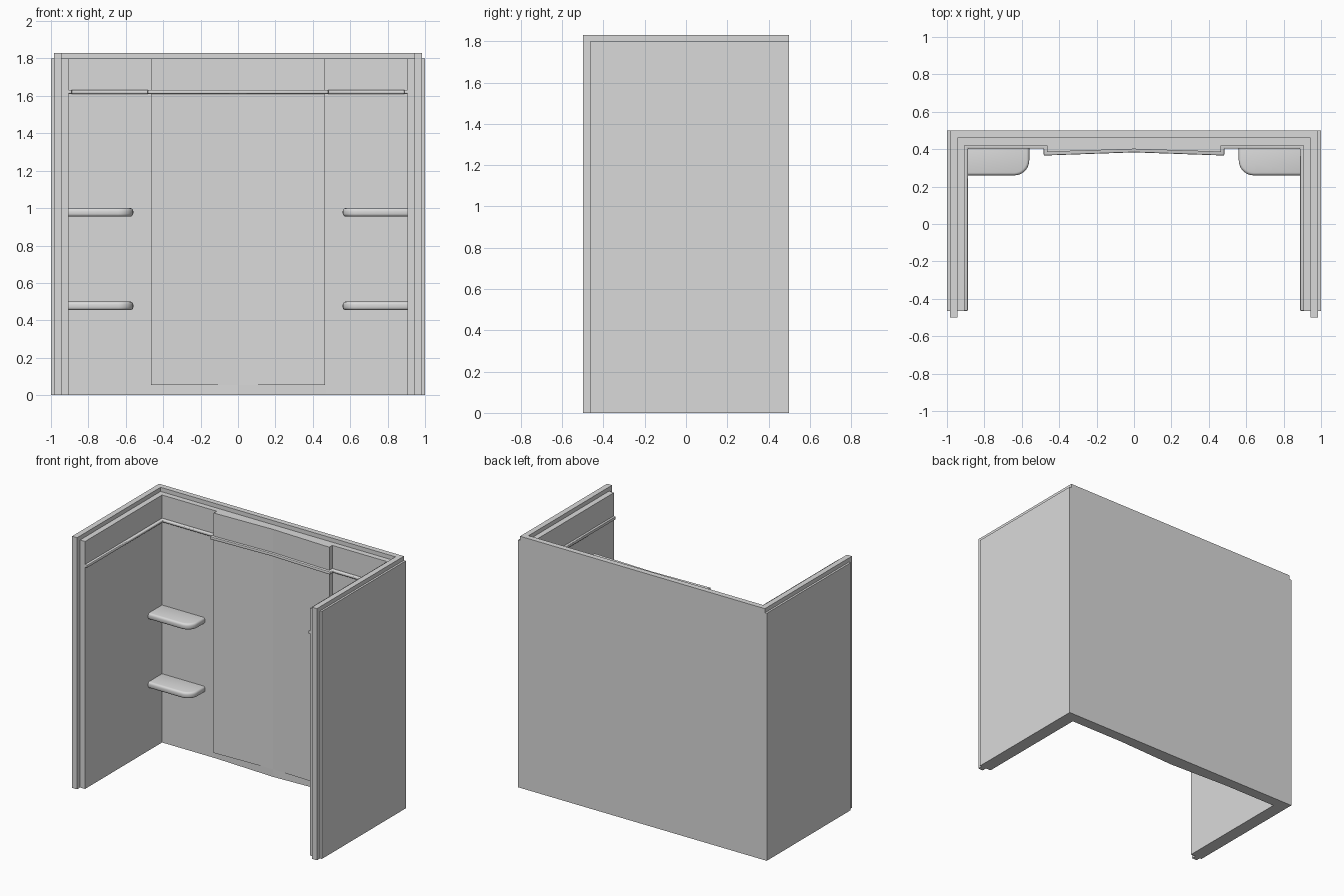
import bpy, bmesh, math

if "Cube" in bpy.data.objects:
    bpy.data.objects.remove(bpy.data.objects["Cube"])

mat = bpy.data.materials.new("light_grey")
mat.diffuse_color = (0.7, 0.7, 0.7, 1)
mat.use_nodes = True
mat.node_tree.nodes["Principled BSDF"].inputs["Base Color"].default_value = mat.diffuse_color


def prism(name, pts, z0, z1, bevel=0.0, segments=3):
    """Extrude a plan outline between two heights, optionally rounding its edges."""
    bm = bmesh.new()
    face = bm.faces.new([bm.verts.new((x, y, z0)) for x, y in pts])
    ext = bmesh.ops.extrude_face_region(bm, geom=[face])
    for v in ext["geom"]:
        if isinstance(v, bmesh.types.BMVert):
            v.co.z = z1
    bmesh.ops.recalc_face_normals(bm, faces=bm.faces[:])
    if bevel:
        sharp = [e for e in bm.edges if e.calc_face_angle(0) > math.radians(35)]
        bmesh.ops.bevel(bm, geom=sharp, offset=bevel, segments=segments,
                        profile=0.5, affect='EDGES', clamp_overlap=False)
    me = bpy.data.meshes.new(name)
    bm.to_mesh(me)
    bm.free()
    me.materials.append(mat)
    ob = bpy.data.objects.new(name, me)
    bpy.context.collection.objects.link(ob)
    if bevel:
        bpy.ops.object.select_all(action='DESELECT')
        ob.select_set(True)
        bpy.context.view_layer.objects.active = ob
        bpy.ops.object.shade_smooth_by_angle(angle=math.radians(40))
    return ob


def u_outline(outer_x, outer_y, front_y, inner):
    """U-shaped plan: inner is the left half of the inside line, then mirrored."""
    right = [(-x, y) for x, y in reversed(inner) if x != 0]
    return [(-outer_x, front_y), (-outer_x, outer_y), (outer_x, outer_y),
            (outer_x, front_y)] + [p for p in reversed(inner + right)]


FRONT = -0.465

# mounting flange: tallest and deepest layer
prism("flange", u_outline(0.985, 0.5, -0.5, [(-0.945, -0.5), (-0.945, 0.46)]), 0, 1.83)

# inner wall, its back slightly bowed forward in the middle
prism("inner_wall", u_outline(0.945, 0.46, FRONT,
      [(-0.905, FRONT), (-0.905, 0.42), (-0.47, 0.42), (0, 0.40)]), 0, 1.8)

# raised centre panel with a shallow inward fold
prism("centre_panel", [(-0.465, 0.43), (-0.465, 0.385), (0, 0.40),
                       (0.465, 0.385), (0.465, 0.43)], 0.055, 1.8)

# trim rib that follows the walls and the centre panel
prism("trim_rib", u_outline(0.92, 0.435, FRONT,
      [(-0.888, FRONT), (-0.888, 0.404), (-0.483, 0.404), (-0.483, 0.366),
       (0, 0.383)]), 1.61, 1.632, bevel=0.006, segments=2)

for s, side in ((-1, "left"), (1, "right")):
    # outer side skin
    prism(side + "_outer_skin", [(s * 0.985, FRONT), (s, FRONT), (s, 0.5),
                                 (s * 0.985, 0.5)], 0, 1.8)
    # corner shelves with a rounded free corner
    r = 0.08
    arc = [(s * (0.56 + r - r * math.cos(a)), 0.26 + r - r * math.sin(a))
           for a in (i * math.pi / 16 for i in range(9))]
    outline = [(s * 0.925, 0.44), (s * 0.56, 0.44)] + arc + [(s * 0.925, 0.26)]
    for level, top in (("lower", 0.50), ("upper", 1.0)):
        prism(f"{side}_{level}_shelf", outline, top - 0.045, top, bevel=0.015)
